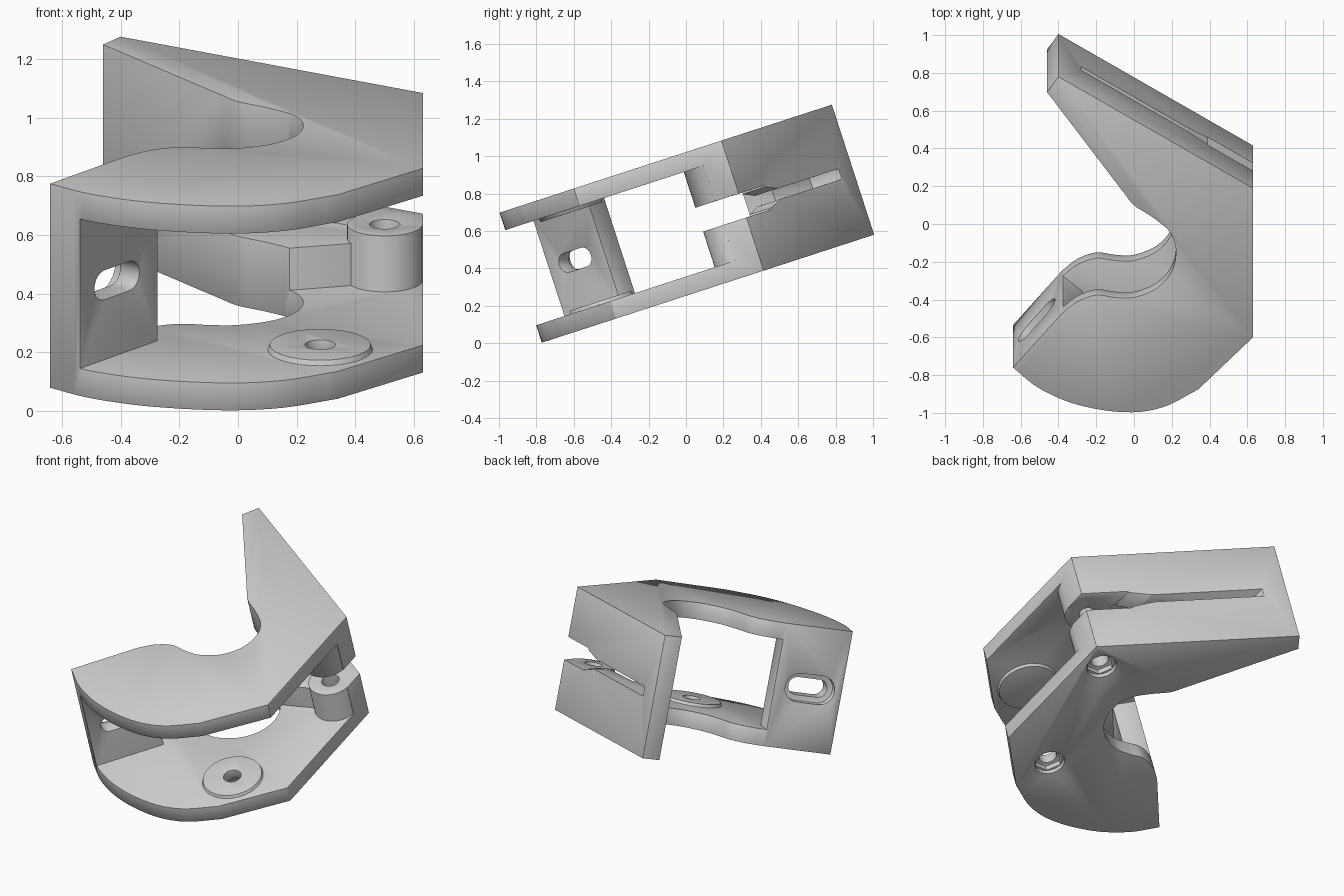
import bpy, bmesh, math
from mathutils import Matrix, Vector

cube = bpy.data.objects.get("Cube")
if cube:
    bpy.data.objects.remove(cube, do_unlink=True)

# Levels across the bracket, in its own untilted frame
LOW, HIGH, SKIN = 0.241, 0.972, 0.098
MID = (LOW + HIGH) / 2
TILT = Matrix.Rotation(math.radians(18), 4, 'X')

grey = bpy.data.materials.new("plain_grey")
grey.use_nodes = True
grey.diffuse_color = (0.6, 0.6, 0.6, 1)
grey.node_tree.nodes["Principled BSDF"].inputs["Base Color"].default_value = grey.diffuse_color


def smooth(points, steps=5):
    """Catmull-Rom curve through the points."""
    p = [Vector(q) for q in points]
    p = [2 * p[0] - p[1]] + p + [2 * p[-1] - p[-2]]
    out = []
    for a, b, c, d in zip(p, p[1:], p[2:], p[3:]):
        for i in range(steps):
            t = i / steps
            out.append(b + (c - a) * t / 2 + (2 * a - 5 * b + 4 * c - d) * t * t / 2
                       + (3 * b - a - 3 * c + d) * t ** 3 / 2)
    return out + [p[-2]]


def circle(x, y, r, n=40):
    return [(x + r * math.cos(math.tau * i / n), y + r * math.sin(math.tau * i / n)) for i in range(n)]


def stadium(length, height, n=10):
    r = height / 2
    pts = []
    for side in (1, -1):
        for i in range(n + 1):
            a = math.pi * (i / n - 0.5)
            pts.append((side * (length / 2 - r + r * math.cos(a)), side * r * math.sin(a)))
    return pts


def prism(name, points, z0, z1, matrix=Matrix(), top=None):
    """Extrude an outline from z0 to z1, with an optional second outline on top."""
    bm = bmesh.new()
    a = [bm.verts.new((p[0], p[1], z0)) for p in points]
    b = [bm.verts.new((p[0], p[1], z1)) for p in (top or points)]
    bm.faces.new(a)
    bm.faces.new(b)
    for i in range(len(a)):
        j = (i + 1) % len(a)
        bm.faces.new((a[i], a[j], b[j], b[i]))
    bmesh.ops.recalc_face_normals(bm, faces=bm.faces)
    bm.transform(matrix)
    mesh = bpy.data.meshes.new(name)
    bm.to_mesh(mesh)
    bm.free()
    obj = bpy.data.objects.new(name, mesh)
    bpy.context.collection.objects.link(obj)
    return obj


def bake(obj):
    graph = bpy.context.evaluated_depsgraph_get()
    mesh = bpy.data.meshes.new_from_object(obj.evaluated_get(graph))
    obj.modifiers.clear()
    obj.data = mesh


def combine(body, tools, operation):
    for tool in tools:
        mod = body.modifiers.new(tool.name, 'BOOLEAN')
        mod.object, mod.operation, mod.solver = tool, operation, 'EXACT'
        bpy.context.view_layer.update()
        bake(body)
        bpy.data.objects.remove(tool, do_unlink=True)


# Hook-shaped body
front_arc = smooth([(-.64, -.484), (-.5, -.6), (-.3, -.69), (-.05, -.732), (.15, -.705), (.34, -.605)])
throat = smooth([(-.05, .484), (0, .42), (.1, .352), (.19, .27), (.222, .168), (.2, .053), (.12, -.042),
                 (0, -.093), (-.1, -.093), (-.2, -.08), (-.3, -.116), (-.38, -.18)])
outline = front_arc + [(.63, -.315), (.63, .515), (-.4, 1.136), (-.46, 1.05)] + throat
body = prism("clamp_bracket", outline, LOW, HIGH)

# Open space between the plates, leaving the strap and the back wall
along, across = Vector((.652, .758)), Vector((.758, -.652))
strap_front = Vector((-.64, -.484)) + across * .135
strap_end = strap_front + along * .405
space = [strap_front - along * .3, strap_end, strap_end - across * .3,
         (-.1, .26), (.16, .285), (.38, .34), (.45, .385), (.9, .385), (.9, -1), (-.6, -1)]
combine(body, [prism("plate_gap", space, LOW + SKIN, HIGH - SKIN)], 'DIFFERENCE')

# Pocket and clamping slit in the back wall
pocket = [(-.2, .3), (.4, .2), (.4, .53), (.0, .74), (-.08, .6), (-.09, .52), (-.2, .5)]
wide_slit = [(.38, .2), (.9, .2), (.9, .9), (.4, .9)]
taper = [(.28, .3), (.42, .3), (.42, .9), (.28, .9)]
thin_slit = [(-.28, .9), (-.28, 1.2), (.5, 1.2), (.5, .3), (.2, .5)]
wedge = prism("slit_taper", taper, MID - .065, MID + .065)
for v in wedge.data.vertices:
    if v.co.x < .3:
        v.co.z = MID + (v.co.z - MID) * .45
combine(body, [
    prism("wall_pocket", pocket, .49, .76),
    prism("wide_slit", wide_slit, MID - .067, MID + .067),
    wedge,
    prism("thin_slit", thin_slit, MID - .029, MID + .029)], 'DIFFERENCE')

# Screw lugs and round pads, mirrored on both plates
lug, pad = (.5, .4), (.28, -.365)
parts = []
for side in (-1, 1):
    face = MID + side * (MID - LOW - SKIN)
    parts.append(prism("screw_lug", circle(*lug, .1285), MID + side * .067, face + side * .05))
    parts.append(prism("round_pad", circle(*pad, .188), face + side * .03, face - side * .018,
                       top=circle(*pad, .172)))
combine(body, parts, 'UNION')

# Screw holes with hexagonal nut seats below
holes = []
for spot in (lug, pad):
    holes.append(prism("screw_hole", circle(*spot, .052, 24), LOW - .1, MID))
    holes.append(prism("nut_seat", circle(*spot, .085, 6), LOW - .1, LOW + .055))
    holes.append(prism("seat_rim", circle(*spot, .088, 24), LOW - .1, LOW + .025))
holes.append(prism("upper_screw_hole", circle(*lug, .045, 24), MID, HIGH - .07))

# Strap slot with a wider recess on its outer side
centre = Vector((-.515, -.338))
frame = Matrix(((along.x, 0, across.x, centre.x), (along.y, 0, across.y, centre.y),
                (0, 1, 0, MID), (0, 0, 0, 1)))
holes.append(prism("strap_slot", stadium(.235, .105), -.1, .25, frame))
holes.append(prism("slot_recess", stadium(.3, .17), -.1, .05, frame))
combine(body, holes, 'DIFFERENCE')

# Softened edges, tilt and finish
bevel = body.modifiers.new("soft_edges", 'BEVEL')
bevel.width, bevel.segments, bevel.limit_method = .01, 2, 'ANGLE'
bevel.angle_limit = math.radians(40)
bake(body)
body.data.transform(TILT)
body.data.materials.clear()
body.data.materials.append(grey)
bpy.ops.object.select_all(action='DESELECT')
body.select_set(True)
bpy.context.view_layer.objects.active = body
bpy.ops.object.shade_smooth_by_angle(angle=math.radians(35))
